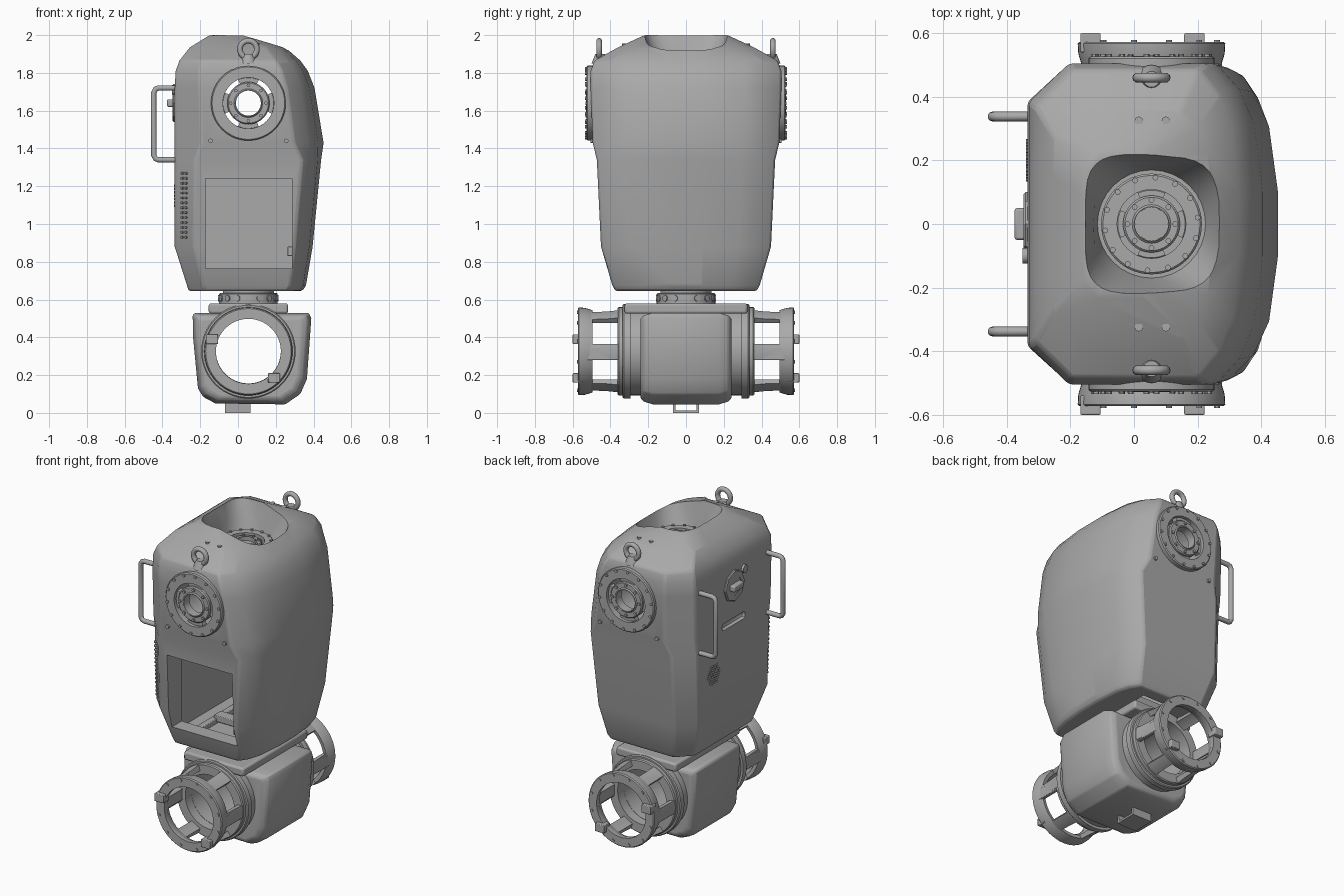
import bpy, bmesh
from math import pi, cos, sin, radians
from mathutils import Matrix, Vector

if "Cube" in bpy.data.objects:
    bpy.data.objects.remove(bpy.data.objects["Cube"])

grey = bpy.data.materials.new("shell_grey")
grey.use_nodes = True
grey.diffuse_color = (0.4, 0.4, 0.4, 1)
grey.node_tree.nodes["Principled BSDF"].inputs["Base Color"].default_value = (0.4, 0.4, 0.4, 1)

T = Matrix.Translation
CX = 0.055           # axis shared by neck, waist, shoulders and hips


def finish(name, bm, angle=30):
    bmesh.ops.recalc_face_normals(bm, faces=bm.faces)
    me = bpy.data.meshes.new(name)
    bm.to_mesh(me)
    bm.free()
    ob = bpy.data.objects.new(name, me)
    me.materials.append(grey)
    bpy.context.collection.objects.link(ob)
    activate(ob)
    bpy.ops.object.shade_smooth_by_angle(angle=radians(angle))
    return ob


def activate(ob):
    bpy.ops.object.select_all(action='DESELECT')
    ob.select_set(True)
    bpy.context.view_layer.objects.active = ob


def apply(ob, kind, **props):
    activate(ob)
    m = ob.modifiers.new(kind, kind)
    for k, v in props.items():
        setattr(m, k, v)
    bpy.ops.object.modifier_apply(modifier=m.name)


def cut(ob, cutter):
    apply(ob, 'BOOLEAN', operation='DIFFERENCE', solver='EXACT', object=cutter)
    bpy.data.objects.remove(cutter)


def loft(name, rings, angle=30):
    bm = bmesh.new()
    loops = [[bm.verts.new(p) for p in r] for r in rings]
    n = len(loops[0])
    for a, b in zip(loops, loops[1:]):
        for i in range(n):
            bm.faces.new((a[i], a[(i + 1) % n], b[(i + 1) % n], b[i]))
    bm.faces.new(loops[0])
    bm.faces.new(loops[-1])
    return finish(name, bm, angle)


def lathe(name, prof, M, n=48, start=0, sweep=360):
    """Spin a closed (radius, height) profile, fully or as an arc."""
    bm = bmesh.new()
    full = sweep == 360
    steps = n if full else n + 1
    loops = []
    for i in range(steps):
        a = radians(start + sweep * i / n)
        loops.append([bm.verts.new(M @ Vector((r * cos(a), r * sin(a), h))) for r, h in prof])
    k = len(prof)
    for i in range(n):
        a, b = loops[i], loops[(i + 1) % steps]
        for j in range(k):
            bm.faces.new((a[j], a[(j + 1) % k], b[(j + 1) % k], b[j]))
    if not full:
        bm.faces.new(loops[0])
        bm.faces.new(loops[-1])
    return finish(name, bm)


def tube(name, r0, r1, h0, h1, M, **kw):
    c = 0.006
    return lathe(name, [(r0, h0), (r1, h0), (r1, h1 - c), (r1 - c, h1), (r0, h1)], M, **kw)


def cylinders(name, mats, r, h, seg=12, r2=None):
    bm = bmesh.new()
    for M in mats:
        bmesh.ops.create_cone(bm, cap_ends=True, segments=seg, radius1=r,
                              radius2=r if r2 is None else r2, depth=h, matrix=M)
    return finish(name, bm)


def boxes(name, items, bevel=0.0):
    """items: (min corner, max corner)"""
    bm = bmesh.new()
    for lo, hi in items:
        lo, hi = Vector(lo), Vector(hi)
        bmesh.ops.create_cube(bm, size=1, matrix=T((lo + hi) / 2) @ Matrix.Diagonal((hi - lo).to_4d()))
    ob = finish(name, bm)
    if bevel:
        apply(ob, 'BEVEL', width=bevel, segments=2)
    return ob


def circle(r, n, M, phase=0, h=0):
    return [M @ T((r * cos(a), r * sin(a), h)) for a in
            (radians(phase + 360 * i / n) for i in range(n))]


def outward(s, z):
    """Frame on the side axis whose local z points to s * y."""
    return T((CX, 0, z)) @ Matrix.Rotation(-s * pi / 2, 4, 'X')


X90 = Matrix.Rotation(pi / 2, 4, 'X')
Y90 = Matrix.Rotation(-pi / 2, 4, 'Y')

# Torso shell: chamfered sections (height, x min, x max, half width)
levels = [(.645, -.262, .34, .375), (.675, -.27, .36, .39), (.88, -.335, .395, .45),
          (1.34, -.335, .44, .472), (1.43, -.335, .453, .494), (1.72, -.335, .405, .505),
          (1.81, -.33, .37, .505), (1.865, -.31, .33, .485), (1.935, -.255, .25, .36),
          (2.0, -.15, .06, .22)]


def section(z, xl, xr, w):
    d = xr - xl
    left, right = (.14, .13) if z < 1.4 else (.18, .2)
    half = [(xl, .4 * w), (xl, .76 * w), (xl + left * d, w), (xr - right * d, w),
            (xr - right * .5 * d, .84 * w), (xr - right * .18 * d, .62 * w), (xr, .2 * w)]
    return [(x, y, z) for x, y in half] + [(x, -y, z) for x, y in reversed(half)]


torso = loft("torso_shell", [section(*l) for l in levels], 25)
apply(torso, 'BEVEL', width=.012, segments=2, limit_method='ANGLE', angle_limit=radians(24))


# Neck well, shoulder bore, hollow front bay and floor slots
def squircle(cx, hx, hy, z, p, n=32):
    f = lambda c: (1 if c >= 0 else -1) * abs(c) ** (2 / p)
    return [(cx + hx * f(cos(2 * pi * i / n)), hy * f(sin(2 * pi * i / n)), z) for i in range(n)]


cut(torso, loft("well_cutter", [squircle(CX, .17, .17, 1.8, 2), squircle(.068, .195, .195, 1.9, 3),
                                squircle(.07, .235, .23, 2.04, 5)]))
cut(torso, cylinders("bore_cutter", [T((CX, 0, 1.64)) @ X90], .135, 1.4, 40))
cut(torso, boxes("hollow_cutter", [((-.22, -.32, .69), (.3, .32, 1.45))]))
cut(torso, boxes("bay_cutter", [((-.172, -.7, .765), (.285, -.25, 1.24))]))
cut(torso, boxes("floor_cutter", [((-.04, y - .04, .6), (.18, y + .04, .75)) for y in (-.26, .26)]))
cut(torso, boxes("slot_cutter", [((-.4, -.115, 1.39), (-.31, .115, 1.435))], .015))
activate(torso)
bpy.ops.object.shade_smooth_by_angle(angle=radians(25))

# Front bay fittings
boxes("bay_rails", [((-.12, -.32, .68), (-.08, .32, .72)), ((.21, -.32, .68), (.25, .32, .72)),
                    ((-.1, -.1, .7), (.23, -.03, .74))], .004)
boxes("bay_latch", [((.262, -.42, .83), (.288, -.39, .88))], .004)


# Joint faces for shoulders and neck
def joint(name, M, k):
    tube(name + "_flange", .135 * k, .198 * k, -.04, .014, M, n=56)
    tube(name + "_hub", .066 * k, .112 * k, -.04, .01, M, n=40)
    tube(name + "_hub_lip", .066 * k, .076 * k, 0, .016, M, n=40)
    for i in range(4):
        tube(f"{name}_web_{i}", .105 * k, .14 * k, -.04, -.006, M, n=8, start=i * 90 - 24, sweep=48)
    cylinders(name + "_bolts", circle(.183 * k, 14, M, 8, .015), .009, .012)
    cylinders(name + "_hub_bolts", circle(.094 * k, 8, M, 0, .012), .009, .012)


for s, side in ((-1, "front"), (1, "rear")):
    joint(side + "_shoulder", outward(s, 1.64) @ T((0, 0, .513)), 1)
    cylinders(side + "_shoulder_screws", [T((CX + d, s * .49, 1.44)) @ X90 for d in (-.2, .2)], .012, .03)
    # Lifting eye
    bpy.ops.mesh.primitive_torus_add(location=(CX, s * .46, 1.925), rotation=(pi / 2, 0, 0), major_radius=.045,
                                     minor_radius=.015, major_segments=28, minor_segments=10)
    eye = bpy.context.object
    eye.name = side + "_lifting_eye"
    eye.data.materials.append(grey)
    bpy.ops.object.shade_smooth()
    cylinders(side + "_eye_base", [T((CX, s * .455, 1.876))], .045, .05, 20, .025)
    cylinders(side + "_top_screws", [T((x, s * .325, 1.946)) for x in (.015, .1)], .013, .02)
    # Carry handle
    cu = bpy.data.curves.new(side + "_handle", 'CURVE')
    cu.dimensions = '3D'
    cu.bevel_depth = .015
    cu.bevel_resolution = 3
    path = [(-.32, 1.34), (-.42, 1.34), (-.436, 1.345), (-.446, 1.365)]
    path += [(x, 3.06 - z) for x, z in reversed(path)]
    sp = cu.splines.new('POLY')
    sp.points.add(len(path) - 1)
    for p, (x, z) in zip(sp.points, path):
        p.co = (x, s * .338, z, 1)
    handle = bpy.data.objects.new(side + "_handle", cu)
    bpy.context.collection.objects.link(handle)
    cu.materials.append(grey)
    activate(handle)
    bpy.ops.object.convert(target='MESH')

# Vent studs on the front chamfer
turn = Matrix.Rotation(radians(47), 4, 'Z')
cylinders("front_vents", [T((-.295 + .02 * c, -.39 - .021 * c - .0012 * r, .93 + .026 * r)) @ turn @ Y90
                          for c in range(2) for r in range(14)], .007, .016, 6)

joint("neck", T((CX, 0, 1.835)), .8)
cylinders("neck_core", [T((CX, 0, 1.81))], .06, .03, 6)

# Round switch and speaker holes on the flat side
M = T((-.335, 0, 1.64)) @ Y90
tube("switch_ring", .06, .1, -.02, .012, M, n=8)
cylinders("switch_base", [M], .065, .02, 24)
boxes("switch_knob", [((-.376, -.05, 1.62), (-.33, .05, 1.66))], .008)
cylinders("switch_side_button", [M @ T((.07, -.1, 0))], .025, .03, 16)
cylinders("speaker_grille", [T((-.335, .2 + .02 * (i + j / 2), 1.15 + .018 * j)) @ Y90
                             for i in range(-3, 4) for j in range(-3, 4) if abs(i + j) < 4], .007, .008, 6)

# Waist
W = T((CX, 0, 0))
tube("waist_ring", .09, .155, .575, .635, W)
tube("waist_collar", .08, .135, .63, .66, W)
cylinders("waist_bolts", [W @ Matrix.Rotation(i * pi / 8, 4, 'Z') @ T((.15, 0, .607)) @ Y90
                          for i in range(16)], .017, .02)

# Pelvis: outer cover extruded across, bored for the hips
prof = [(-.24, .52), (-.238, .4), (-.212, .13), (-.185, .085), (-.12, .05), (.25, .045), (.33, .1),
        (.365, .18), (.388, .5), (.375, .53), (-.225, .53)]
rows = [(-.242, .86), (-.225, .94), (-.175, 1), (.175, 1), (.225, .94), (.242, .86)]
pelvis = loft("pelvis_cover", [[(CX + (x - CX) * k, y, .3 + (z - .3) * k) for x, z in prof] for y, k in rows])
apply(pelvis, 'BEVEL', width=.01, segments=2, limit_method='ANGLE', angle_limit=radians(28))
cut(pelvis, cylinders("hip_cutter", [T((CX, 0, .328)) @ X90], .2, 1, 48))
activate(pelvis)
bpy.ops.object.shade_smooth_by_angle(angle=radians(30))
tube("pelvis_tube", .172, .235, -.3, .3, outward(1, .328), n=56)
boxes("waist_plate", [((-.155, -.325, .525), (.265, .325, .58))], .012)
boxes("bottom_tab", [((-.07, -.07, .0), (.065, -.055, .06)), ((-.07, .055, .0), (.065, .07, .06)),
                     ((-.07, -.07, .0), (.065, .07, .012))])

# Hip cages
for s, side in ((-1, "front"), (1, "rear")):
    H = outward(s, .326)
    tube(side + "_hip_inner_flange", .172, .25, .295, .335, H, n=56)
    tube(side + "_hip_neck_ring", .172, .234, .33, .362, H, n=56)
    lathe(side + "_hip_outer_flange", [(.172, .545), (.195, .5), (.218, .495), (.23, .535), (.232, .567),
                                       (.226, .573), (.172, .573)], H, n=56)
    for i in range(6):
        lathe(f"{side}_hip_bar_{i}", [(.195, .35), (.232, .35), (.224, .42), (.22, .51), (.195, .51)],
              H, n=6, start=i * 60 - 10, sweep=20)
    cylinders(side + "_hip_bolts", circle(.213, 12, H, 15, .572), .009, .012)
    boxes(side + "_hip_posts", [((x - .032, min(s * .54, s * .6), z - .025), (x + .032, max(s * .54, s * .6), z + .025))
                                for x, z in ((-.137, .39), (.19, .185))], .004)
    boxes(side + "_hip_clips", [((x - .012, min(s * .36, s * .57), .28), (x + .012, max(s * .36, s * .57), .35))
                                for x in (-.155, .265)], .004)
